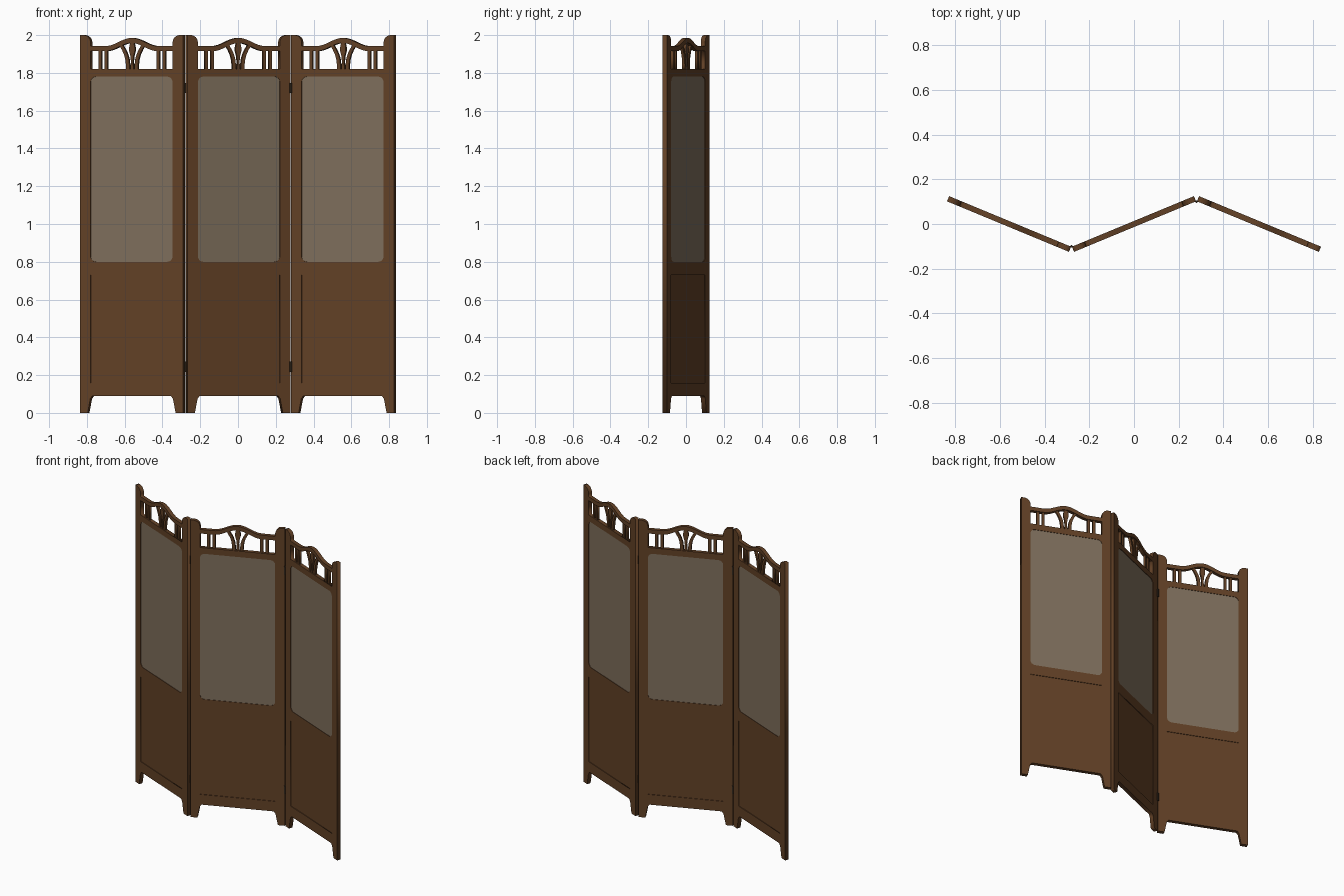
import bpy, bmesh, math
from mathutils import Matrix

if "Cube" in bpy.data.objects:
    bpy.data.objects.remove(bpy.data.objects["Cube"])

HALF, T, INNER = 0.295, 0.025, 0.235      # panel half width, thickness, inner edge of the posts
ANGLE = math.radians(22.5)


def material(name, rgb):
    m = bpy.data.materials.new(name)
    m.diffuse_color = (*rgb, 1)
    m.use_nodes = True
    m.node_tree.nodes["Principled BSDF"].inputs["Base Color"].default_value = m.diffuse_color
    return m


wood = material("brown wood", (0.122, 0.052, 0.019))
linen = material("taupe fabric", (0.21, 0.158, 0.107))
metal = material("dark hinge metal", (0.03, 0.02, 0.012))


def plate(name, loops, thick, mat, world):
    """Flat outline (x, z) with optional holes, extruded to a thickness."""
    cu = bpy.data.curves.new(name, 'CURVE')
    cu.dimensions, cu.fill_mode, cu.extrude = '2D', 'BOTH', thick / 2
    for loop in loops:
        s = cu.splines.new('POLY')
        s.points.add(len(loop) - 1)
        for p, (x, z) in zip(s.points, loop):
            p.co = (x, z, 0, 1)
        s.use_cyclic_u = True
    tmp = bpy.data.objects.new(name + "_tmp", cu)
    bpy.context.collection.objects.link(tmp)
    dg = bpy.context.evaluated_depsgraph_get()
    me = bpy.data.meshes.new_from_object(tmp.evaluated_get(dg))
    bpy.data.objects.remove(tmp)
    bm = bmesh.new()
    bm.from_mesh(me)
    bmesh.ops.remove_doubles(bm, verts=bm.verts, dist=1e-5)
    bmesh.ops.recalc_face_normals(bm, faces=bm.faces)
    bm.to_mesh(me)
    bm.free()
    me.materials.clear()
    me.materials.append(mat)
    ob = bpy.data.objects.new(name, me)
    bpy.context.collection.objects.link(ob)
    ob.matrix_world = world @ Matrix.Rotation(math.pi / 2, 4, 'X')
    return ob


def rect(x0, x1, z0, z1, r=0.0):
    if not r:
        return [(x0, z0), (x1, z0), (x1, z1), (x0, z1)]
    pts = []
    for cx, cz, a in ((x1 - r, z0 + r, -90), (x1 - r, z1 - r, 0),
                      (x0 + r, z1 - r, 90), (x0 + r, z0 + r, 180)):
        for i in range(7):
            t = math.radians(a + i * 15)
            pts.append((cx + r * math.cos(t), cz + r * math.sin(t)))
    return pts


def mirror(half):
    """Close a right-hand outline with its mirrored left half."""
    return half + [(-x, z) for x, z in reversed(half)]


def crest(x):
    w = 0.15
    bump = 0.5 + 0.5 * math.cos(math.pi * x / w) if abs(x) < w else 0
    return 1.942 + 0.043 * bump


def ribbon(path, width):
    return ([(x - width / 2, z) for x, z in path] +
            [(x + width / 2, z) for x, z in reversed(path)])


# right half of the frame: shaped leg, post with rounded inner top, arched crest
r = 0.04
half = [(0.225, 0.09), (0.237, 0.075), (0.252, 0.0), (HALF, 0.0), (HALF, 2.0)]
half += [(INNER + r - r * math.sin(math.radians(a)), 2 - r + r * math.cos(math.radians(a)))
         for a in range(0, 91, 15)]
xs = [INNER * (1 - i / 20) for i in range(20)]
half += [(x, crest(x)) for x in xs] + [(0.0005, crest(0))]
frame = mirror(half)

# openings in the frame
lower_hole = rect(-INNER, INNER, 0.158, 0.73)
cloth_hole = rect(-INNER, INNER, 0.80, 1.78, 0.03)
crest_hole = mirror([(INNER, 1.82)] + [(x, crest(x) - 0.027) for x in xs] + [(0.0005, crest(0) - 0.027)])

for side, cx, turn in (("left", -0.5585, -ANGLE), ("middle", 0, ANGLE), ("right", 0.5585, -ANGLE)):
    world = Matrix.Translation((cx, 0, 0)) @ Matrix.Rotation(turn, 4, 'Z')
    plate(side + "_frame", [frame, lower_hole, cloth_hole, crest_hole], T, wood, world)
    plate(side + "_lower_board", [lower_hole], T - 0.008, wood, world)
    plate(side + "_fabric", [cloth_hole], T - 0.006, linen, world)

    # slim bars and flared strips in the open top, mirrored
    for s, tag in ((-1, "a"), (1, "b")):
        for n, x in enumerate((0.149, 0.184)):
            plate(f"{side}_bar_{tag}{n}", [rect(s * x - 0.009, s * x + 0.009, 1.815, 1.925)],
                  0.015, wood, world)
        path = [(0.024, 1.815), (0.025, 1.845), (0.029, 1.875), (0.037, 1.90),
                (0.048, 1.922), (0.062, 1.945)]
        plate(f"{side}_flared_strip_{tag}", [ribbon([(s * x, z) for x, z in path], 0.02)],
              0.015, wood, world)

    # central leaf
    leaf = [(0.009, 1.815), (0.006, 1.86), (0.009, 1.89), (0.016, 1.915),
            (0.016, 1.935), (0.009, 1.965)]
    plate(side + "_center_leaf", [mirror(leaf)], 0.015, wood, world)

# hinge barrels at the two folds
for s, tag in ((-1, "left"), (1, "right")):
    for z, level in ((0.245, "lower"), (1.72, "upper")):
        bpy.ops.mesh.primitive_cylinder_add(vertices=12, radius=0.006, depth=0.055,
                                            location=(s * 0.2795, s * 0.1, z))
        ob = bpy.context.object
        ob.name = f"{tag}_{level}_hinge"
        ob.data.materials.append(metal)
        bpy.ops.object.shade_smooth_by_angle()
